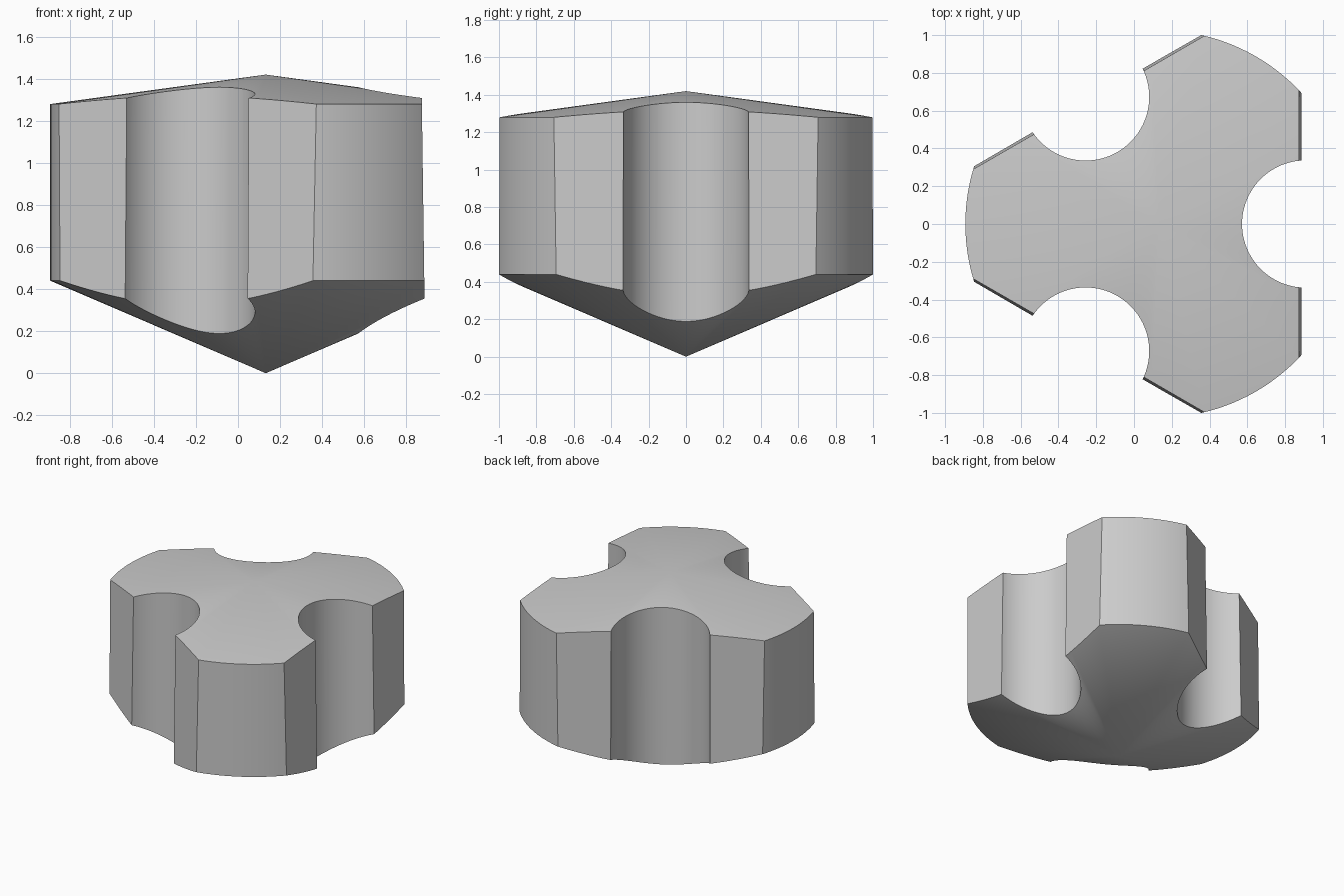
import bpy
import bmesh
from math import radians, pi
from mathutils import Matrix, Vector

cube = bpy.data.objects.get("Cube")
if cube:
    bpy.data.objects.remove(cube, do_unlink=True)

AXIS_X = 0.132          # position of the turning axis
RADIUS = 1.025


def add_object(name, bm):
    bmesh.ops.recalc_face_normals(bm, faces=bm.faces)
    mesh = bpy.data.meshes.new(name)
    bm.to_mesh(mesh)
    bm.free()
    obj = bpy.data.objects.new(name, mesh)
    bpy.context.collection.objects.link(obj)
    return obj


def flat_cutter(angle):
    # Block whose inner face leans slightly towards the axis at the top
    bm = bmesh.new()
    bmesh.ops.create_cube(bm, size=2)
    for v in bm.verts:
        z = 2 if v.co.z > 0 else -0.5
        x = 1.5 if v.co.x > 0 else 0.76 - 0.0137 * z
        v.co = Vector((x, v.co.y, z))
    return place_cutter("flat_cutter", bm, angle)


def groove_cutter(angle):
    # Upright cylinder for a rounded groove
    bm = bmesh.new()
    bmesh.ops.create_cone(bm, cap_ends=True, segments=96, radius1=0.337,
                          radius2=0.337, depth=4,
                          matrix=Matrix.Translation((0.777, 0, 0)))
    return place_cutter("groove_cutter", bm, angle)


def place_cutter(name, bm, angle):
    bm.transform(Matrix.Translation((AXIS_X, 0, 0)) @ Matrix.Rotation(angle, 4, 'Z'))
    obj = add_object(name, bm)
    obj.hide_render = True
    return obj


# Turned body: deep cone below, straight wall, shallow cone on top
profile = [(0, 0), (RADIUS, 0.44), (RADIUS, 1.28), (0, 1.42)]
bm = bmesh.new()
verts = [bm.verts.new((r, 0, z)) for r, z in profile]
edges = [bm.edges.new(pair) for pair in zip(verts, verts[1:])]
bmesh.ops.spin(bm, geom=verts + edges, cent=(0, 0, 0), axis=(0, 0, 1),
               angle=2 * pi, steps=144)
bmesh.ops.remove_doubles(bm, verts=bm.verts, dist=0.0001)
bm.transform(Matrix.Translation((AXIS_X, 0, 0)))
body = add_object("three_lobed_body", bm)

# Grey material
grey = bpy.data.materials.new("grey")
grey.use_nodes = True
colour = (0.6, 0.6, 0.6, 1)
grey.diffuse_color = colour
grey.node_tree.nodes["Principled BSDF"].inputs["Base Color"].default_value = colour
body.data.materials.append(grey)

# Three flats, each with a groove down its middle
bpy.context.view_layer.objects.active = body
for i in range(3):
    for make_cutter in (flat_cutter, groove_cutter):
        cutter = make_cutter(radians(120 * i))
        mod = body.modifiers.new("cut", 'BOOLEAN')
        mod.operation = 'DIFFERENCE'
        mod.solver = 'EXACT'
        mod.object = cutter
        bpy.ops.object.modifier_apply(modifier=mod.name)
        bpy.data.objects.remove(cutter, do_unlink=True)

# Smooth curved walls with crisp edges
bpy.ops.object.select_all(action='DESELECT')
body.select_set(True)
bpy.ops.object.shade_smooth_by_angle(angle=radians(8))
